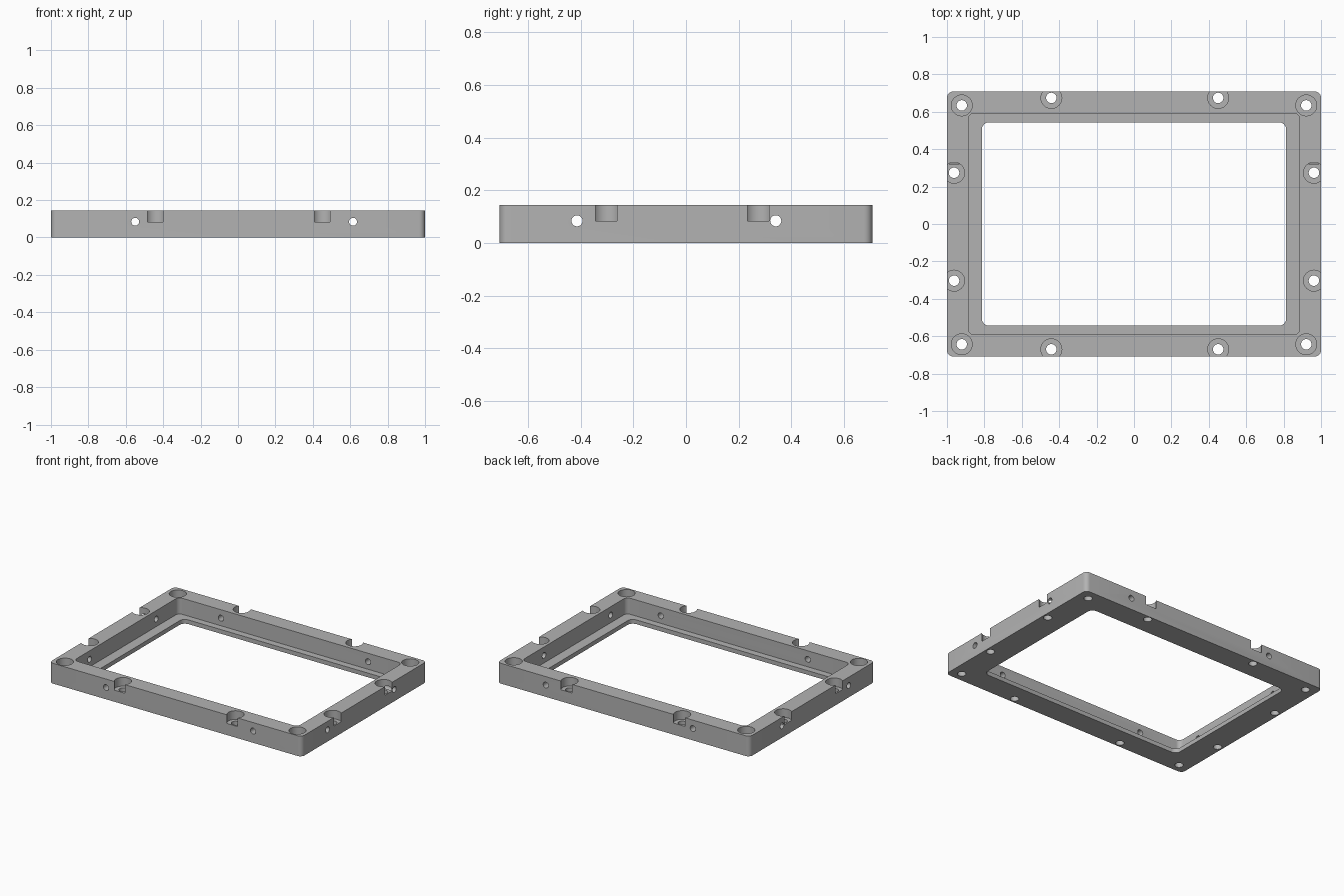
import bpy
import math
from math import cos, sin, pi

default = bpy.data.objects.get("Cube")
if default:
    bpy.data.objects.remove(default, do_unlink=True)

HALF_X, HALF_Y, HEIGHT = 1.0, 0.708, 0.145
LEDGE_Z, BORE_Z, SIDE_HOLE_Z = 0.03, 0.083, 0.084

grey = bpy.data.materials.new("plain grey")
grey.use_nodes = True
colour = (0.45, 0.45, 0.45, 1)
grey.diffuse_color = colour
grey.node_tree.nodes["Principled BSDF"].inputs["Base Color"].default_value = colour


def rounded_block(name, hx, hy, z0, z1, radius, steps=6):
    """Box with rounded vertical corners."""
    ring = []
    for k, (sx, sy) in enumerate([(1, 1), (-1, 1), (-1, -1), (1, -1)]):
        for i in range(steps + 1):
            a = (k + i / steps) * pi / 2
            ring.append((sx * (hx - radius) + radius * cos(a),
                         sy * (hy - radius) + radius * sin(a)))
    n = len(ring)
    verts = [(x, y, z) for z in (z0, z1) for x, y in ring]
    faces = [list(range(n))[::-1], list(range(n, 2 * n))]
    faces += [[i, (i + 1) % n, n + (i + 1) % n, n + i] for i in range(n)]
    mesh = bpy.data.meshes.new(name)
    mesh.from_pydata(verts, [], faces)
    mesh.materials.append(grey)
    obj = bpy.data.objects.new(name, mesh)
    bpy.context.collection.objects.link(obj)
    return obj


def cylinder(radius, length, centre, rotation=(0, 0, 0)):
    bpy.ops.mesh.primitive_cylinder_add(vertices=32, radius=radius, depth=length,
                                        location=centre, rotation=rotation)
    obj = bpy.context.object
    obj.data.materials.append(grey)
    return obj


def cut(target, cutter):
    """Subtract the cutter and discard it."""
    cutter.hide_render = True
    mod = target.modifiers.new("cut", 'BOOLEAN')
    mod.operation = 'DIFFERENCE'
    mod.solver = 'EXACT'
    mod.object = cutter
    bpy.context.view_layer.update()
    bpy.context.view_layer.objects.active = target
    bpy.ops.object.modifier_apply(modifier=mod.name)
    bpy.data.objects.remove(cutter, do_unlink=True)


# Rectangular frame with a stepped opening that leaves a thin ledge
frame = rounded_block("mounting_frame", HALF_X, HALF_Y, 0, HEIGHT, 0.032)
cut(frame, rounded_block("pocket_cutter", 0.886, 0.592, LEDGE_Z, 0.3, 0.032))
cut(frame, rounded_block("opening_cutter", 0.814, 0.544, -0.1, 0.1, 0.04))

# Counterbored screw holes: corners, long sides, short sides
screws = [(x, y) for x in (-0.921, 0.921) for y in (-0.643, 0.634)]
screws += [(x, y) for x in (-0.442, 0.45) for y in (-0.67, 0.674)]
screws += [(x, y) for x in (-0.962, 0.962) for y in (-0.303, 0.274)]
for x, y in screws:
    cut(frame, cylinder(0.028, 0.4, (x, y, 0)))
    cut(frame, cylinder(0.056, 0.2, (x, y, BORE_Z + 0.1)))

# Cross holes through opposite walls
for x in (-0.55, 0.615):
    cut(frame, cylinder(0.021, 2, (x, 0, SIDE_HOLE_Z), (pi / 2, 0, 0)))
for y in (-0.414, 0.341):
    cut(frame, cylinder(0.021, 3, (0, y, SIDE_HOLE_Z), (0, pi / 2, 0)))

# Smooth the curved walls, keep the edges crisp
bpy.ops.object.select_all(action='DESELECT')
frame.select_set(True)
bpy.context.view_layer.objects.active = frame
bpy.ops.object.shade_smooth_by_angle(angle=math.radians(30))
